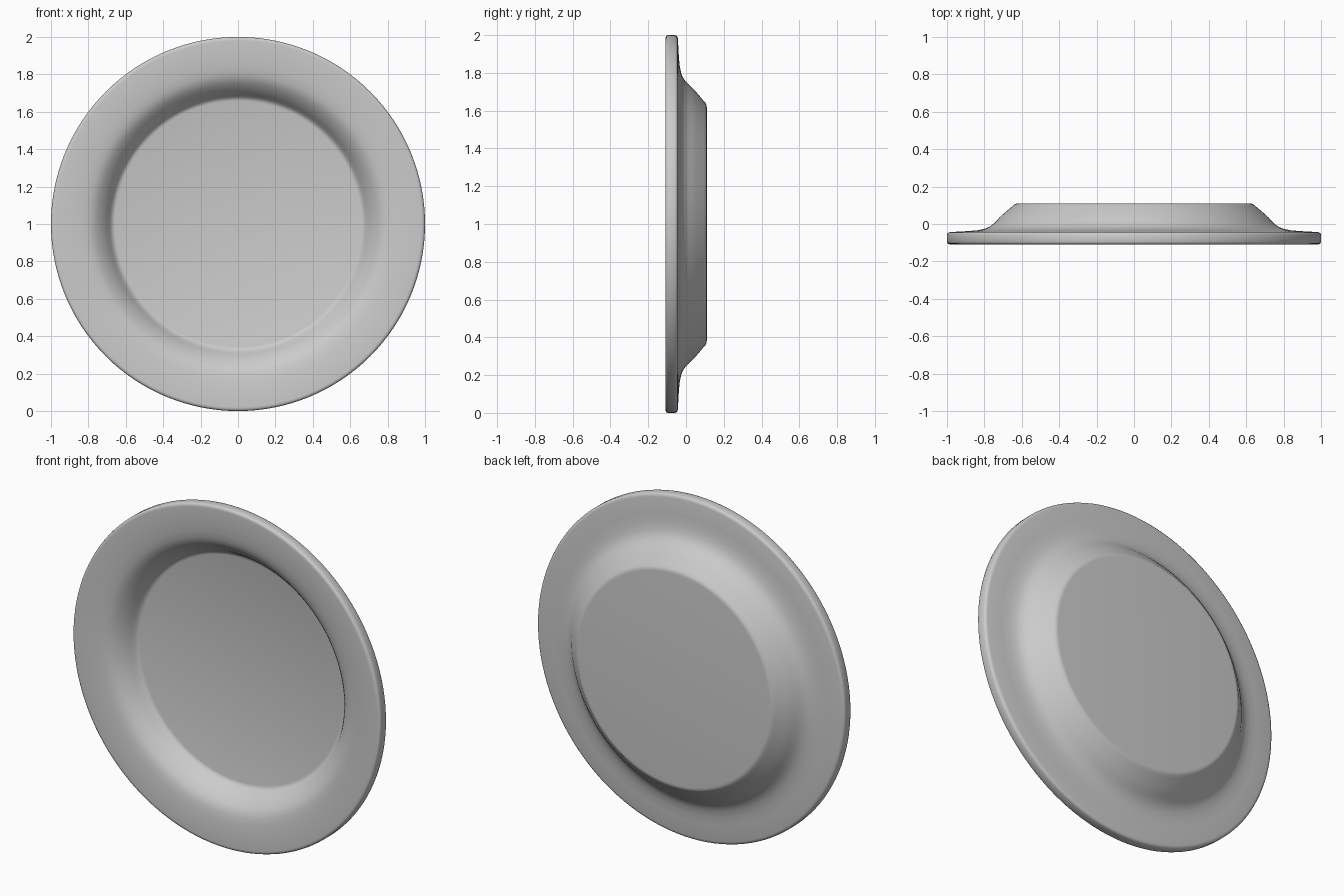
import bpy, bmesh, math

if "Cube" in bpy.data.objects:
    bpy.data.objects.remove(bpy.data.objects["Cube"])

SEGMENTS = 128


def lathe(name, profile, centre_z):
    """Revolve (radius, y) points around the y axis."""
    bm = bmesh.new()
    rings = []
    for r, y in profile:
        n = 1 if r == 0 else SEGMENTS
        rings.append([bm.verts.new((r * math.cos(2 * math.pi * i / SEGMENTS), y,
                                    centre_z + r * math.sin(2 * math.pi * i / SEGMENTS)))
                      for i in range(n)])
    for a, b in zip(rings, rings[1:]):
        for i in range(SEGMENTS):
            j = (i + 1) % SEGMENTS
            quad = [a[i % len(a)], a[j % len(a)], b[j % len(b)], b[i % len(b)]]
            bm.faces.new(list(dict.fromkeys(quad)))
    bmesh.ops.recalc_face_normals(bm, faces=bm.faces)
    mesh = bpy.data.meshes.new(name)
    bm.to_mesh(mesh)
    bm.free()
    obj = bpy.data.objects.new(name, mesh)
    bpy.context.collection.objects.link(obj)
    return obj


# Back: raised flat foot flaring out to the rim
back = [(0, 0.11), (0.618, 0.11), (0.63, 0.109), (0.64, 0.104), (0.655, 0.091),
        (0.675, 0.074), (0.70, 0.053), (0.72, 0.034), (0.738, 0.014),
        (0.755, -0.002), (0.775, -0.016), (0.80, -0.026), (0.84, -0.034),
        (0.89, -0.038), (0.98, -0.043)]
# Narrow rounded outer edge
edge = [(0.99, -0.045), (0.997, -0.05), (1.0, -0.057),
        (1.0, -0.095), (0.997, -0.103), (0.99, -0.108)]
# Front: broad rim falling into a flat well
front = [(0.98, -0.109), (0.89, -0.103), (0.84, -0.099), (0.80, -0.092),
         (0.775, -0.083), (0.755, -0.07), (0.735, -0.053), (0.715, -0.032),
         (0.70, -0.012), (0.688, 0.007), (0.678, 0.02), (0.669, 0.027),
         (0.658, 0.03), (0, 0.03)]

plate = lathe("plate", back + edge + front, 1.0)
bpy.context.view_layer.objects.active = plate
plate.select_set(True)
bpy.ops.object.shade_smooth_by_angle(angle=math.radians(40))
